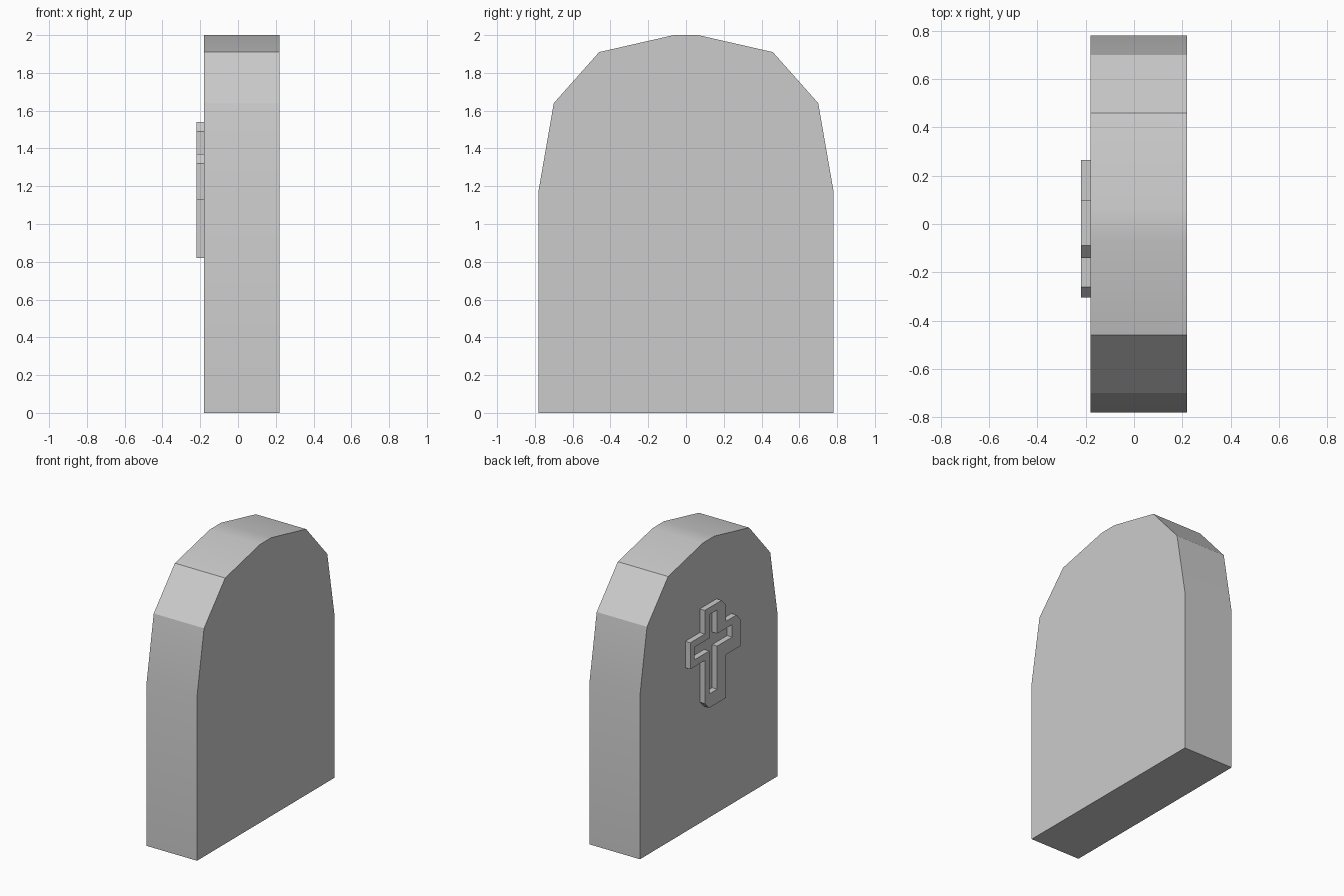
import bpy, bmesh, math

if "Cube" in bpy.data.objects:
    bpy.data.objects.remove(bpy.data.objects["Cube"])


def extrude_outline(name, outer, x0, x1, hole=None):
    """Extrude a (y, z) outline along x, with an optional matching inner hole."""
    bm = bmesh.new()
    loops = [outer] + ([hole] if hole else [])
    edges = []
    for loop in loops:
        vs = [bm.verts.new((x0, y, z)) for y, z in loop]
        edges += [bm.edges.new((a, b)) for a, b in zip(vs, vs[1:] + vs[:1])]
    if hole:
        bmesh.ops.triangle_fill(bm, edges=edges, use_beauty=True)
        bmesh.ops.dissolve_limit(bm, angle_limit=0.01, verts=bm.verts[:], edges=bm.edges[:])
    else:
        bm.faces.new(bm.verts[:])
    ext = bmesh.ops.extrude_face_region(bm, geom=bm.faces[:], use_keep_orig=True)
    for v in ext["geom"]:
        if isinstance(v, bmesh.types.BMVert):
            v.co.x = x1
    bmesh.ops.recalc_face_normals(bm, faces=bm.faces[:])
    me = bpy.data.meshes.new(name)
    bm.to_mesh(me)
    bm.free()
    ob = bpy.data.objects.new(name, me)
    bpy.context.collection.objects.link(ob)
    return ob


# Stone slab with faceted round top, mirrored profile
half = [(0.78, 0), (0.78, 1.18), (0.70, 1.64), (0.46, 1.91), (0.065, 2.0)]
slab = extrude_outline("stone_slab", half + [(-y, z) for y, z in reversed(half)], -0.18, 0.22)
bpy.context.view_layer.objects.active = slab
slab.select_set(True)
bpy.ops.object.shade_smooth_by_angle(angle=math.radians(30))

# Raised cross frame: thin on the upper left, thick and chamfered on the lower right
outer = [(0.10, 0.87), (0.10, 1.18), (0.265, 1.18), (0.265, 1.37), (0.10, 1.37),
         (0.10, 1.54), (-0.09, 1.54), (-0.14, 1.49), (-0.14, 1.37), (-0.26, 1.37),
         (-0.305, 1.32), (-0.305, 1.13), (-0.14, 1.13), (-0.14, 0.82), (0.05, 0.82)]
hole = [(0.05, 0.92), (0.05, 1.23), (0.215, 1.23), (0.215, 1.32), (0.05, 1.32),
        (0.05, 1.49), (-0.04, 1.49), (-0.04, 1.32), (-0.21, 1.32),
        (-0.21, 1.23), (-0.04, 1.23), (-0.04, 0.92)]
extrude_outline("cross_frame", outer, -0.22, -0.18, hole)
